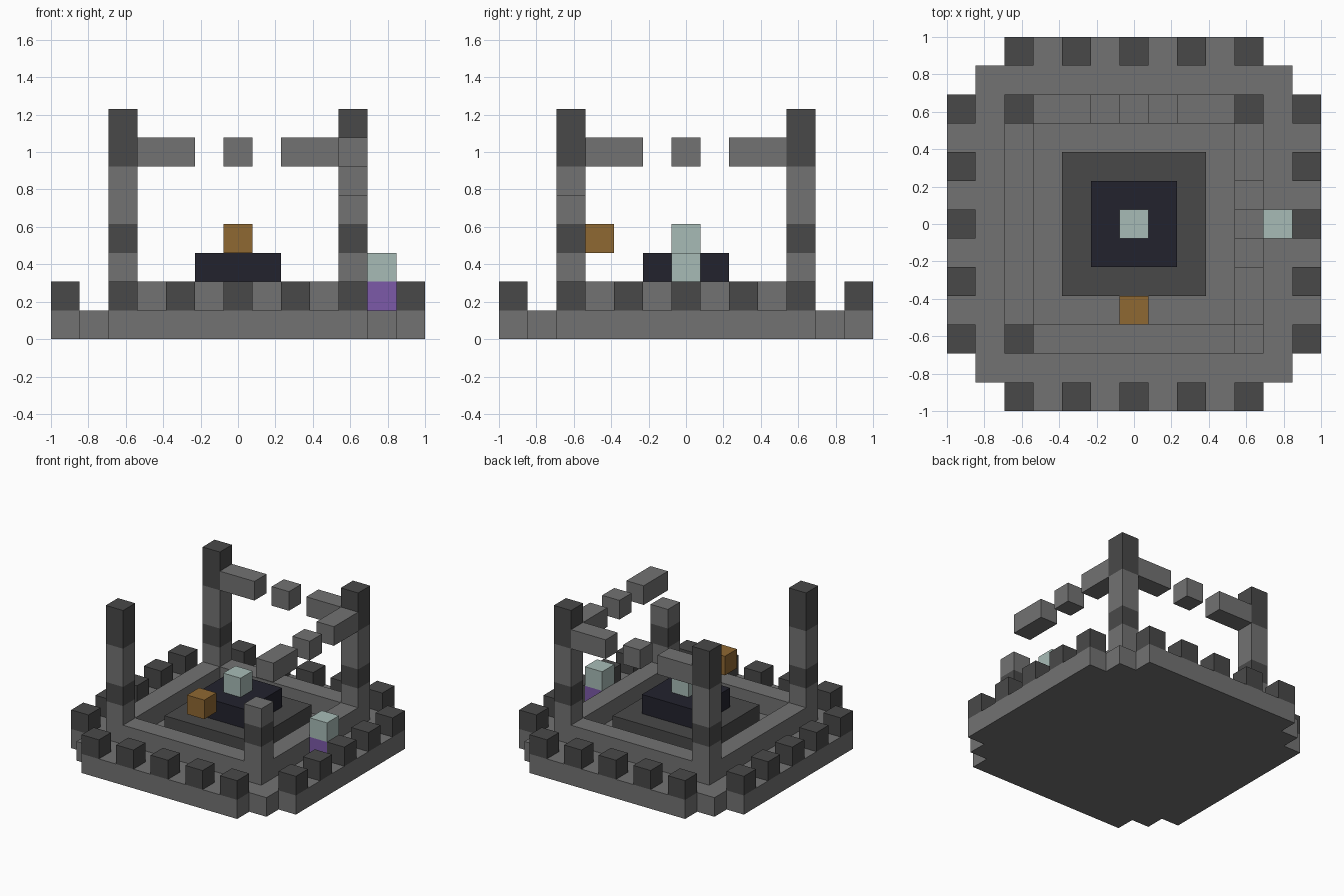
import bpy
import bmesh
from mathutils import Matrix, Vector

if "Cube" in bpy.data.objects:
    bpy.data.objects.remove(bpy.data.objects["Cube"], do_unlink=True)

U = 2 / 13  # one block; the plan is a grid of blocks centred on the origin


def material(name, rgb):
    m = bpy.data.materials.new(name)
    m.use_nodes = True
    m.diffuse_color = (*rgb, 1)
    m.node_tree.nodes["Principled BSDF"].inputs["Base Color"].default_value = (*rgb, 1)
    return m


STONE = material("grey stone", (0.17, 0.17, 0.17))
DARK = material("dark stone", (0.066, 0.066, 0.066))
NAVY = material("navy black", (0.016, 0.016, 0.027))
WOOD = material("orange brown", (0.275, 0.138, 0.032))
TEAL = material("pale teal", (0.39, 0.50, 0.47))
PURPLE = material("purple", (0.20, 0.102, 0.392))


def finish(name, bm, mat):
    bmesh.ops.recalc_face_normals(bm, faces=bm.faces)
    mesh = bpy.data.meshes.new(name)
    bm.to_mesh(mesh)
    bm.free()
    mesh.materials.append(mat)
    obj = bpy.data.objects.new(name, mesh)
    bpy.context.collection.objects.link(obj)
    return obj


def block(name, mat, x, y, layer, size=(1, 1, 1)):
    """Box centred on grid column x, y with its underside at the given layer."""
    centre = Vector((x, y, layer + size[2] / 2)) * U
    bm = bmesh.new()
    bmesh.ops.create_cube(bm, size=U, matrix=Matrix.Translation(centre) @ Matrix.Diagonal((*size, 1)))
    return finish(name, bm, mat)


# Base slab with stepped corners
bm = bmesh.new()
corner = [(6.5, 4.5), (5.5, 4.5), (5.5, 5.5), (4.5, 5.5), (4.5, 6.5)]
outline = []
for turn in range(4):
    outline += [bm.verts.new((x * U, y * U, 0)) for x, y in corner]
    corner = [(-y, x) for x, y in corner]
face = bm.faces.new(outline)
top = bmesh.ops.extrude_face_region(bm, geom=[face], use_keep_orig=True)["geom"]
bmesh.ops.translate(bm, vec=(0, 0, U), verts=[v for v in top if isinstance(v, bmesh.types.BMVert)])
finish("base_slab", bm, STONE)

# Battlement blocks and inner low walls on all four sides
for side in (-1, 1):
    for i in range(-4, 5, 2):
        block("battlement", DARK, i, side * 6, 1)
        block("battlement", DARK, side * 6, i, 1)
    block("inner_wall", STONE, 0, side * 4, 1, (7, 1, 1))
    block("inner_wall", STONE, side * 4, 0, 1, (1, 7, 1))

# Corner pillars, the front left one broken off short
for x in (-4, 4):
    for y in (-4, 4):
        broken = x > 0 and y < 0
        block("pillar_foot", STONE, x, y, 1, (1, 1, 2))
        block("pillar_band", DARK, x, y, 3)
        block("pillar_shaft", STONE, x, y, 4, (1, 1, 1 if broken else 2))
        if not broken:
            block("pillar_top", DARK, x, y, 6, (1, 1, 2))

# Broken beams along the back and the left side
for pos, length in ((-2.5, 2), (0, 1), (2.5, 2)):
    block("back_beam", STONE, pos, 4, 6, (length, 1, 1))
    block("left_beam", STONE, 4, pos, 6, (1, length, 1))

# Central altar
block("altar_step", DARK, 0, 0, 1, (5, 5, 1))
block("altar_core", NAVY, 0, 0, 2, (3, 3, 1))
block("altar_crystal", TEAL, 0, 0, 3)

# Loose blocks
block("floating_crate", WOOD, 0, -3, 3)
block("side_pedestal", PURPLE, 5, 0, 1)
block("side_crystal", TEAL, 5, 0, 2)
